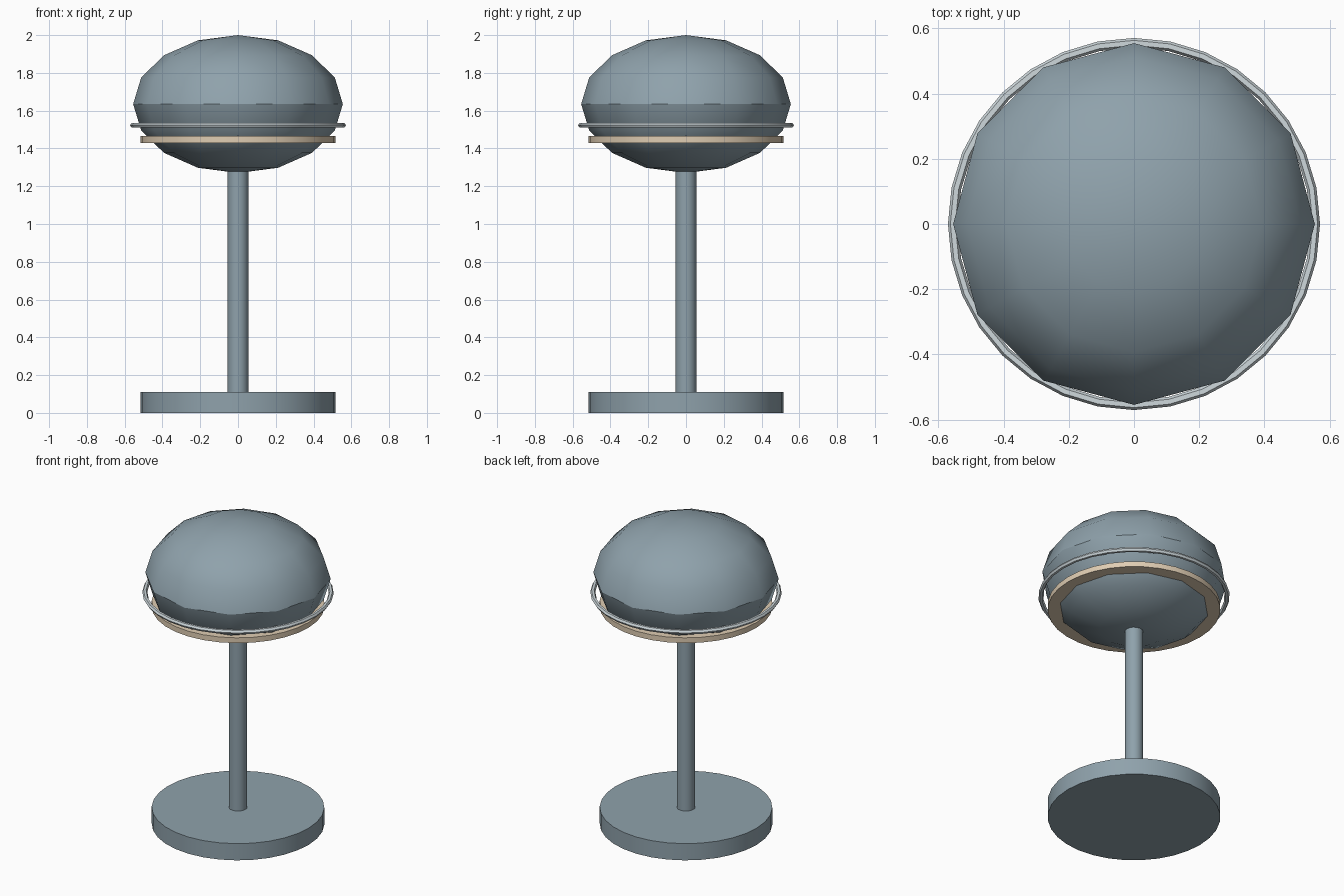
import bpy, math

if "Cube" in bpy.data.objects:
    bpy.data.objects.remove(bpy.data.objects["Cube"])


def material(name, rgb):
    m = bpy.data.materials.new(name)
    m.diffuse_color = (*rgb, 1.0)
    m.use_nodes = True
    m.node_tree.nodes["Principled BSDF"].inputs["Base Color"].default_value = m.diffuse_color
    return m


steel = material("blue_grey", (0.275, 0.36, 0.41))
silver = material("pale_grey", (0.62, 0.69, 0.72))
cream = material("cream", (0.74, 0.61, 0.45))


def finish(name, mat):
    ob = bpy.context.object
    ob.name = name
    ob.data.materials.append(mat)
    bpy.ops.object.transform_apply(location=False, rotation=False, scale=True)
    bpy.ops.object.shade_smooth_by_angle(angle=math.radians(30))
    return ob


def disc(name, radius, z0, z1, sides, mat):
    bpy.ops.mesh.primitive_cylinder_add(
        vertices=sides, radius=radius, depth=z1 - z0, location=(0, 0, (z0 + z1) / 2))
    return finish(name, mat)


# Foot and stem
disc("base", 0.515, 0.0, 0.11, 32, steel)
disc("stem", 0.055, 0.10, 1.30, 16, steel)

# Squashed low-poly head
bpy.ops.mesh.primitive_uv_sphere_add(
    segments=12, ring_count=8, radius=1, location=(0, 0, 1.635))
bpy.context.object.scale = (0.555, 0.555, 0.365)
finish("head", steel)

# Cream collar under the head
disc("collar", 0.515, 1.43, 1.465, 32, cream)

# Thin metal hoop round the head
bpy.ops.mesh.primitive_torus_add(
    major_segments=32, minor_segments=6, major_radius=0.556, minor_radius=0.015,
    location=(0, 0, 1.523))
finish("hoop", silver)
